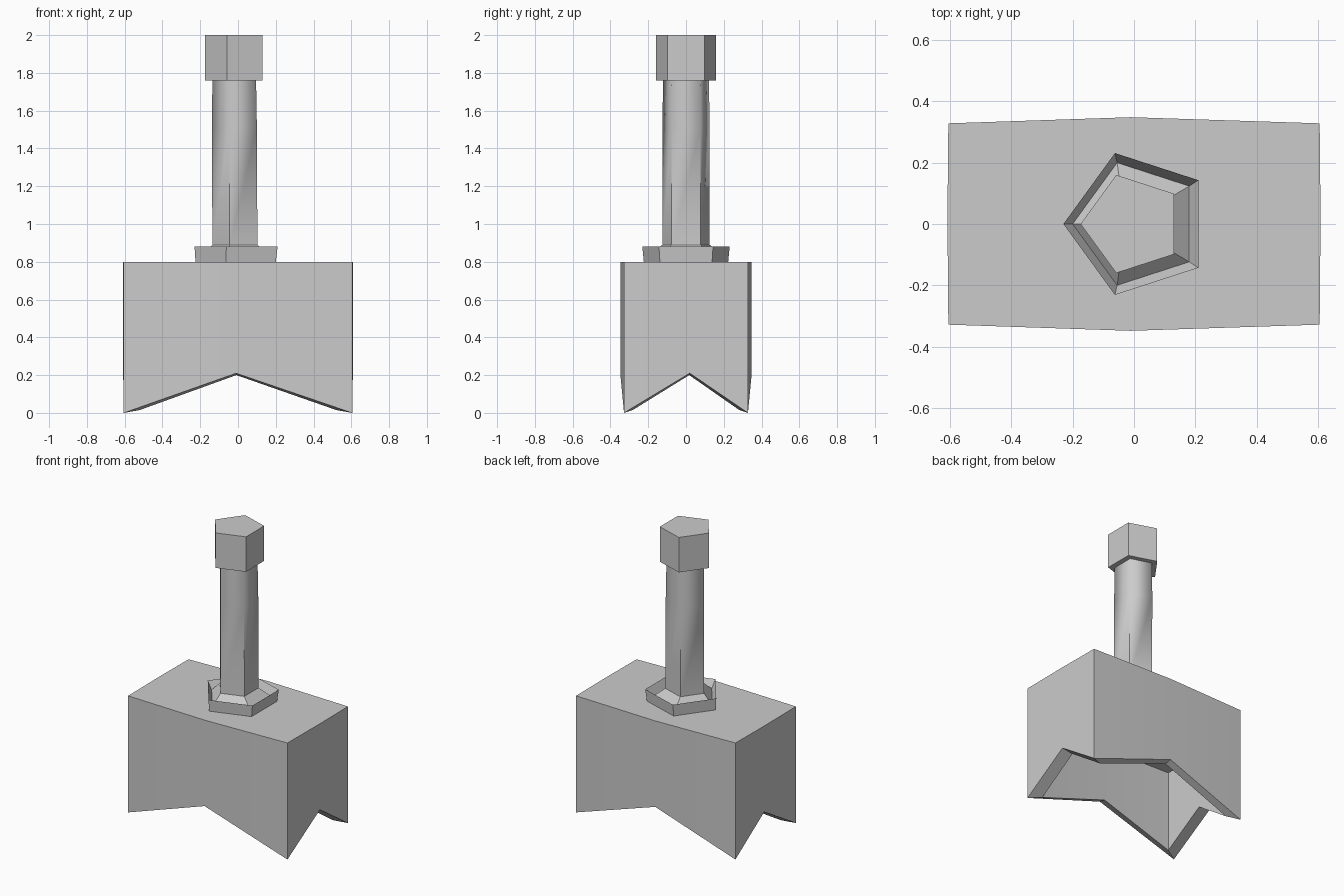
import bpy, bmesh
from math import cos, sin, pi, radians

if "Cube" in bpy.data.objects:
    bpy.data.objects.remove(bpy.data.objects["Cube"])


def loft(name, rings, soft_above=None):
    """Skin a stack of equal-length point rings and close both ends."""
    bm = bmesh.new()
    loops = [[bm.verts.new(p) for p in ring] for ring in rings]
    n = len(loops[0])
    for a, b in zip(loops, loops[1:]):
        for i in range(n):
            j = (i + 1) % n
            bm.faces.new((a[i], a[j], b[j], b[i]))
    bm.faces.new(loops[0][::-1])
    bm.faces.new(loops[-1])
    bmesh.ops.recalc_face_normals(bm, faces=bm.faces)
    for f in bm.faces:
        f.smooth = True
    for e in bm.edges:
        soft = soft_above is not None and min(v.co.z for v in e.verts) >= soft_above \
            and abs(e.verts[0].co.z - e.verts[1].co.z) > 0.01
        e.smooth = soft or e.calc_face_angle(0) < radians(30)
    mesh = bpy.data.meshes.new(name)
    bm.to_mesh(mesh)
    bm.free()
    obj = bpy.data.objects.new(name, mesh)
    bpy.context.collection.objects.link(obj)
    return obj


def pentagon(z, r, cx=0.0):
    """Five-sided ring with one corner pointing to -x."""
    return [(cx + r * cos(pi + i * 2 * pi / 5), r * sin(pi + i * 2 * pi / 5), z)
            for i in range(5)]


def block(z_corner, z_mid, s=1.0):
    """Eight-point outline of the head: four corners and four side middles."""
    outline = [(-0.605, -0.328), (-0.01, -0.348), (0.605, -0.328), (0.608, 0.02),
               (0.605, 0.328), (-0.01, 0.348), (-0.605, 0.328), (-0.608, 0.02)]
    return [(x * s, y * s, z_mid if i % 2 else z_corner)
            for i, (x, y) in enumerate(outline)]


# Hollow head with pointed corners and notched lower edges
loft("head", [block(0.8, 0.8), block(0.55, 0.55), block(0, 0.21),
              block(0.015, 0.2, 0.86), block(0.58, 0.58, 0.86)])

# Flared collar with a groove around the handle foot
loft("collar", [pentagon(0.8, 0.235, 0.01), pentagon(0.88, 0.243, 0.013),
                pentagon(0.825, 0.21, 0.01), pentagon(0.89, 0.132, -0.004)])

# Five-sided handle, softened toward the top
loft("handle", [pentagon(0.885, 0.132, -0.004), pentagon(1.51, 0.131, -0.006),
                pentagon(1.77, 0.128, -0.008)], soft_above=1.5)

# End cap
loft("end_cap", [pentagon(1.76, 0.168, -0.006), pentagon(2.0, 0.168, -0.006)])
